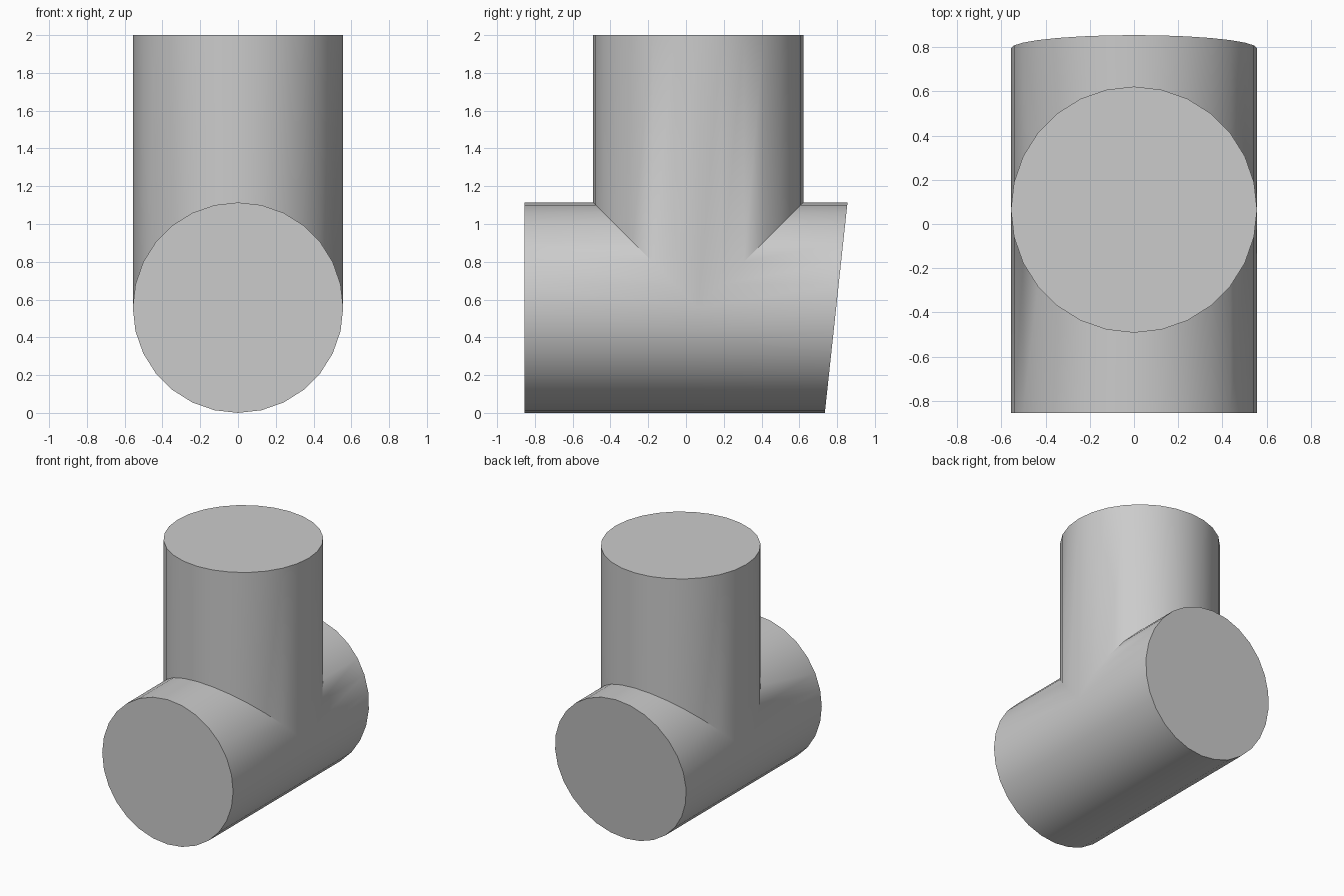
import bpy
import bmesh
from math import cos, sin, radians, tau
from mathutils import Vector

R = 0.557          # radius of every branch
YC = 0.065         # upright axis position along y
SIDES = 28

cube = bpy.data.objects.get("Cube")
if cube:
    bpy.data.objects.remove(cube, do_unlink=True)

grey = bpy.data.materials.new("plain grey")
grey.use_nodes = True
colour = (0.6, 0.6, 0.6, 1)
grey.diffuse_color = colour
grey.node_tree.nodes["Principled BSDF"].inputs["Base Color"].default_value = colour

bm = bmesh.new()


def branch(seam, end):
    """Tube from its mitred seam to a capped end; both are functions of (across, along)."""
    rings = []
    for place in (seam, end):
        ring = []
        for i in range(SIDES):
            a = tau * i / SIDES
            ring.append(bm.verts.new(Vector(place(R * cos(a), R * sin(a)))))
        rings.append(ring)
    inner, outer = rings
    for i in range(SIDES):
        j = (i + 1) % SIDES
        bm.faces.new((inner[i], inner[j], outer[j], outer[i]))
    bm.faces.new(outer)


# front half of the lying pipe, square end
branch(lambda u, v: (u, YC - max(0, v), R + v),
       lambda u, v: (u, -0.855, R + v))
# back half of the lying pipe, slanted end
branch(lambda u, v: (u, YC + max(0, v), R + v),
       lambda u, v: (u, 0.795 + v * 0.06 / R, R + v))
# upright pipe, mitred onto the lying pipe
branch(lambda u, v: (u, YC + v, R + abs(v)),
       lambda u, v: (u, YC + v, 2.0))

# weld the seams into one closed skin
bmesh.ops.remove_doubles(bm, verts=bm.verts, dist=0.0005)
bmesh.ops.recalc_face_normals(bm, faces=bm.faces)

mesh = bpy.data.meshes.new("tee_pipe")
bm.to_mesh(mesh)
bm.free()
mesh.materials.append(grey)
tee = bpy.data.objects.new("tee_pipe", mesh)
bpy.context.collection.objects.link(tee)

bpy.ops.object.select_all(action='DESELECT')
tee.select_set(True)
bpy.context.view_layer.objects.active = tee
bpy.ops.object.shade_smooth_by_angle(angle=radians(30))
